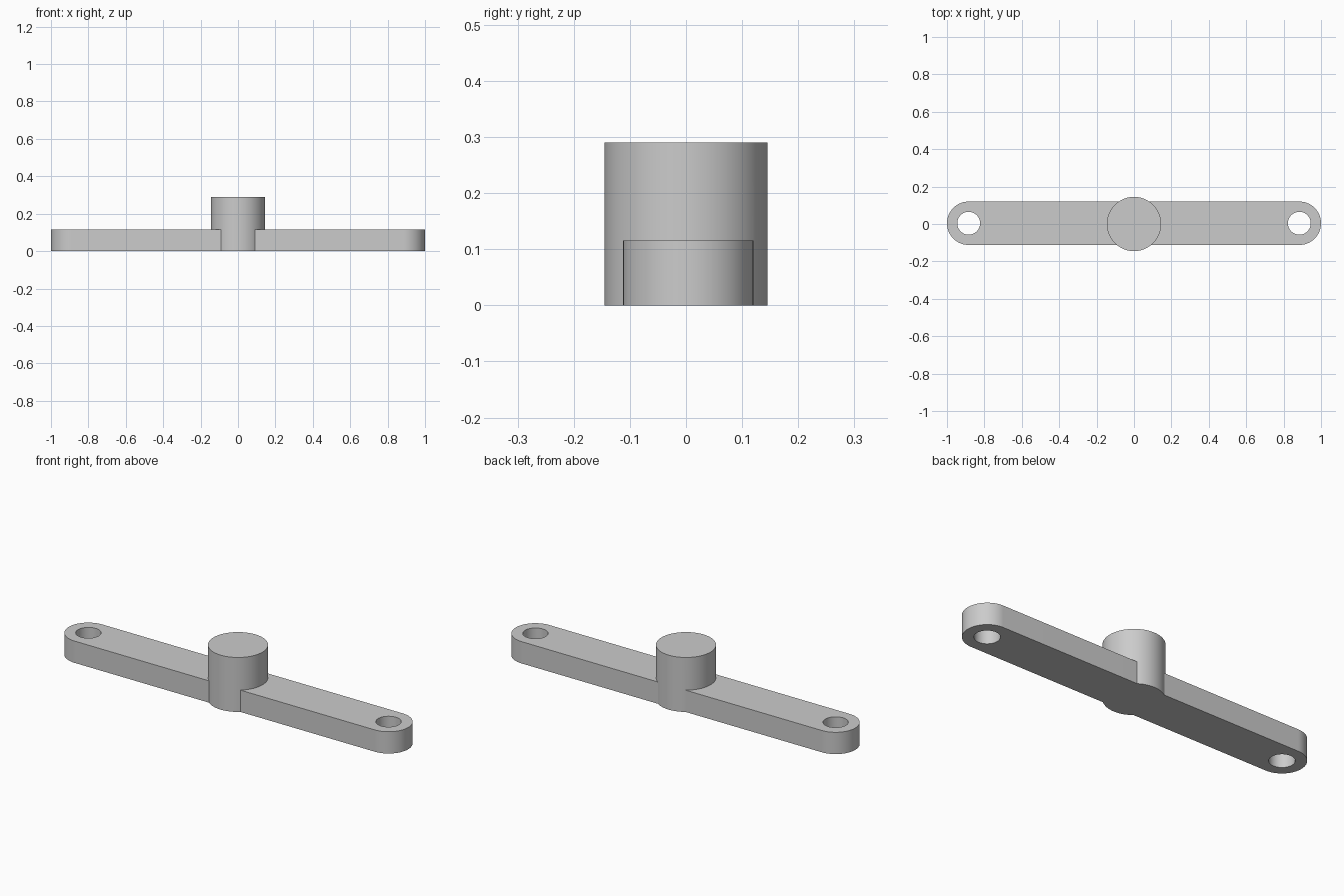
import bpy
import math

cube = bpy.data.objects.get("Cube")
if cube:
    bpy.data.objects.remove(cube, do_unlink=True)

BAR_Y, BAR_R, BAR_H = 0.004, 0.116, 0.116
END_X, HOLE_R = 0.884, 0.061
HUB_R, HUB_H = 0.145, 0.29

grey = bpy.data.materials.new("light grey")
grey.use_nodes = True
grey.diffuse_color = (0.6, 0.6, 0.6, 1)
grey.node_tree.nodes["Principled BSDF"].inputs["Base Color"].default_value = grey.diffuse_color


def cylinder(name, x, y, radius, bottom, top):
    bpy.ops.mesh.primitive_cylinder_add(
        vertices=96, radius=radius, depth=top - bottom,
        location=(x, y, (bottom + top) / 2))
    obj = bpy.context.object
    obj.name = name
    obj.data.materials.append(grey)
    return obj


def combine(target, tool, operation):
    bpy.context.view_layer.objects.active = target
    mod = target.modifiers.new(operation.lower(), "BOOLEAN")
    mod.operation = operation
    mod.solver = "EXACT"
    mod.object = tool
    bpy.ops.object.modifier_apply(modifier=mod.name)
    bpy.data.objects.remove(tool, do_unlink=True)


# Flat bar with rounded ends: a cylinder whose halves are pulled apart
seg = 48
outline = []
for side in (1, -1):
    for i in range(seg + 1):
        a = math.pi * i / seg - math.pi / 2
        outline.append((side * (END_X + BAR_R * math.cos(a)),
                        BAR_Y + side * BAR_R * math.sin(a)))
n = len(outline)
verts = [(x, y, z) for z in (0, BAR_H) for x, y in outline]
faces = [tuple(reversed(range(n))), tuple(range(n, 2 * n))]
faces += [(i, (i + 1) % n, n + (i + 1) % n, n + i) for i in range(n)]
mesh = bpy.data.meshes.new("cross_arm")
mesh.from_pydata(verts, [], faces)
arm = bpy.data.objects.new("cross_arm", mesh)
bpy.context.collection.objects.link(arm)
mesh.materials.append(grey)

# Central round hub, joined to the bar
combine(arm, cylinder("hub", 0, 0, HUB_R, 0, HUB_H), "UNION")

# Through hole in each end
for side in (-1, 1):
    cutter = cylinder("hole_cutter", side * END_X, BAR_Y, HOLE_R, -BAR_H, 2 * BAR_H)
    combine(arm, cutter, "DIFFERENCE")

# Smooth round walls with sharp rims
bpy.ops.object.select_all(action="DESELECT")
arm.select_set(True)
bpy.context.view_layer.objects.active = arm
bpy.ops.object.shade_smooth_by_angle(angle=math.radians(30))
